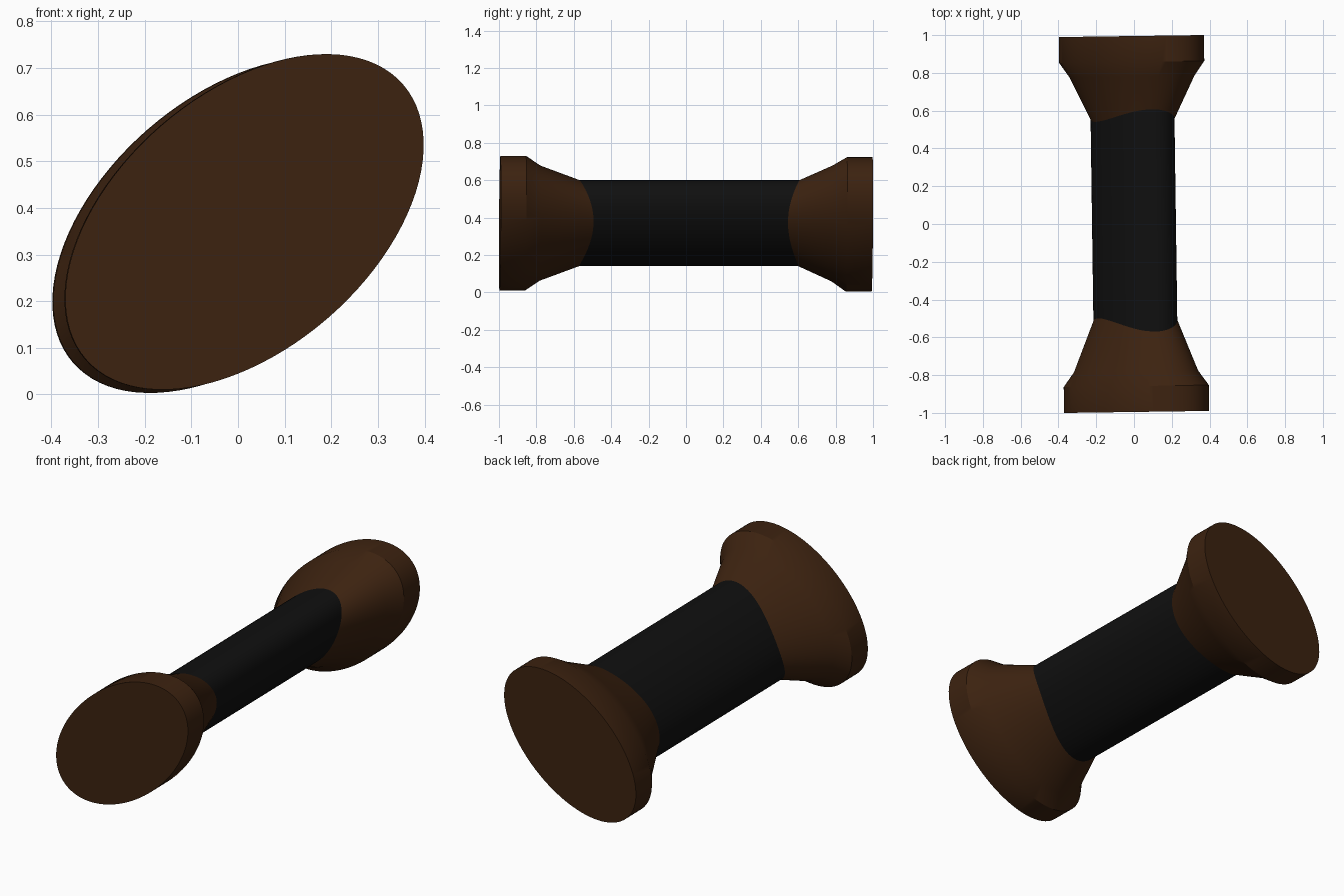
import bpy, bmesh, math

if "Cube" in bpy.data.objects:
    bpy.data.objects.remove(bpy.data.objects["Cube"])

YAW = math.radians(0.8)      # slight turn of the whole spool
SEGS = 96


def material(name, color):
    m = bpy.data.materials.new(name)
    m.diffuse_color = (*color, 1)
    m.use_nodes = True
    m.node_tree.nodes["Principled BSDF"].inputs["Base Color"].default_value = m.diffuse_color
    return m


def loft(name, a, b, tilt, stations, mat):
    """Loft tilted ellipses along y; stations are (y, scale, centre z)."""
    bm = bmesh.new()
    ct, st = math.cos(math.radians(tilt)), math.sin(math.radians(tilt))
    rings = []
    for y, s, cz in stations:
        ring = []
        for i in range(SEGS):
            t = 2 * math.pi * i / SEGS
            u, v = a * s * math.cos(t), b * s * math.sin(t)
            ring.append(bm.verts.new((u * ct - v * st, y, cz + u * st + v * ct)))
        rings.append(ring)
    for r0, r1 in zip(rings, rings[1:]):
        for i in range(SEGS):
            j = (i + 1) % SEGS
            bm.faces.new((r0[i], r0[j], r1[j], r1[i]))
    bm.faces.new(rings[0])
    bm.faces.new(rings[-1])
    bmesh.ops.recalc_face_normals(bm, faces=bm.faces)
    me = bpy.data.meshes.new(name)
    bm.to_mesh(me)
    bm.free()
    ob = bpy.data.objects.new(name, me)
    ob.rotation_euler.z = YAW
    me.materials.append(mat)
    bpy.context.collection.objects.link(ob)
    bpy.ops.object.select_all(action='DESELECT')
    ob.select_set(True)
    bpy.context.view_layer.objects.active = ob
    bpy.ops.object.shade_smooth_by_angle(angle=math.radians(30))
    return ob


brown = material("brown_wood", (0.045, 0.016, 0.005))
black = material("black_grip", (0.005, 0.005, 0.005))

# Elliptical shaft
loft("shaft", 0.277, 0.160, 47, [(-0.9, 1, 0.37), (0.9, 1, 0.37)], black)

# Flared ends: flat rim, short bevel, then a cone running into the shaft
loft("front_end", 0.450, 0.273, 40.9,
     [(-0.995, 1, 0.37), (-0.858, 1, 0.37), (-0.78, 0.855, 0.37), (-0.43, 0.495, 0.37)], brown)
loft("back_end", 0.450, 0.273, 40.9,
     [(0.995, 1, 0.363), (0.858, 1, 0.363), (0.78, 0.86, 0.368), (0.50, 0.51, 0.37)], brown)
